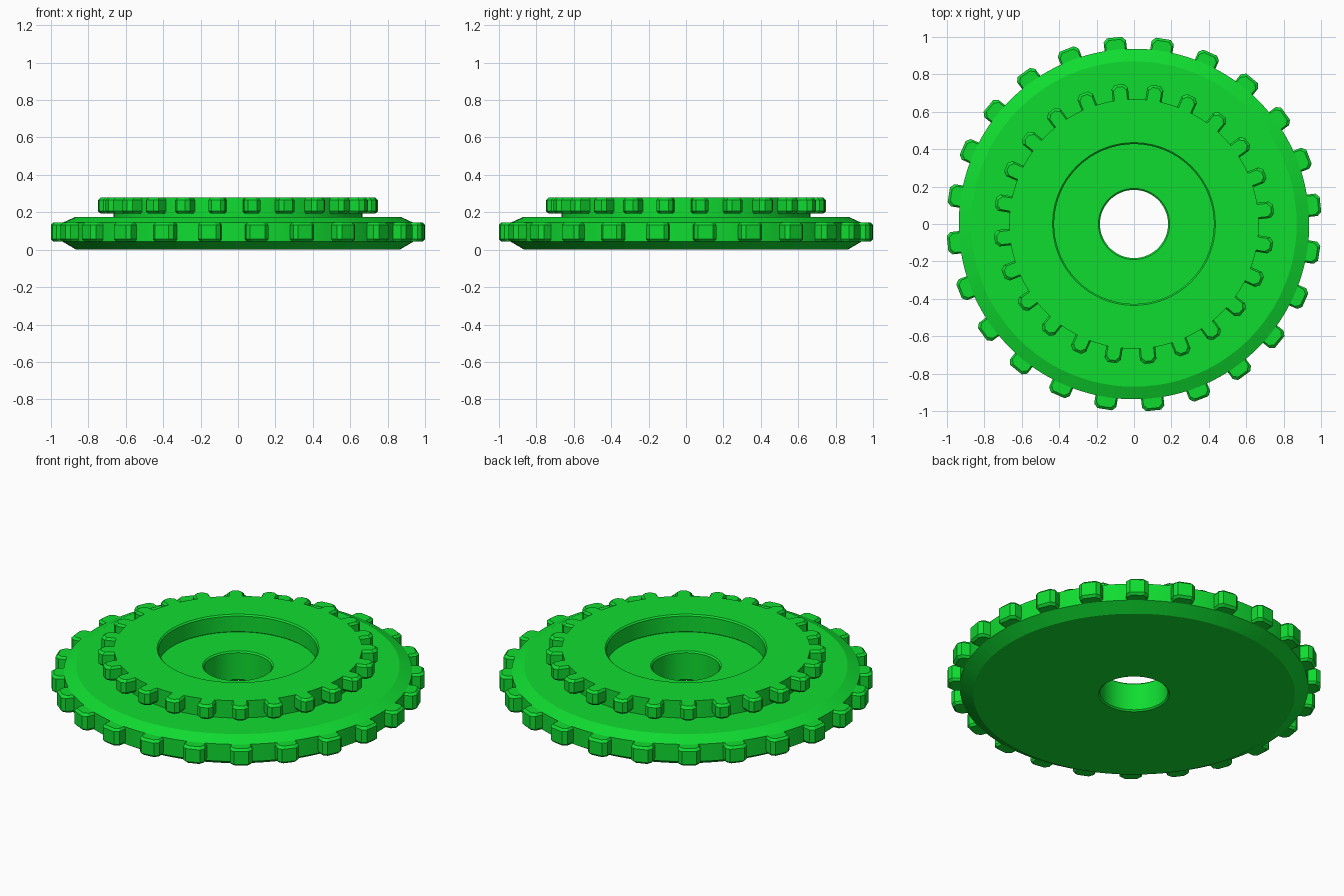
import bpy, bmesh
from math import sin, cos, radians, pi

if "Cube" in bpy.data.objects:
    bpy.data.objects.remove(bpy.data.objects["Cube"])

TEETH = 24
PHASE = radians(6)

green = bpy.data.materials.new("green")
green.diffuse_color = (0.005, 0.72, 0.03, 1)
green.use_nodes = True
green.node_tree.nodes["Principled BSDF"].inputs["Base Color"].default_value = green.diffuse_color


def tooth_ring(root, tip, half, c):
    """Closed outline as (radius, angle); tip corners are cut by c."""
    pitch = 2 * pi / TEETH
    pts = []
    for i in range(TEETH):
        mid = PHASE + i * pitch
        for r, off in ((root, -half), (tip - c, -half), (tip, c - half),
                       (tip, half - c), (tip - c, half), (root, half)):
            pts.append((r, mid + off / r))
        edge = half / root
        for k in (1, 2, 3):
            pts.append((root, mid + edge + (pitch - 2 * edge) * k / 4))
    return pts


def make_gear(name, hole, root, tip, half, below, teeth_z, above):
    """Loft circles (radius, z) and toothed outlines into a closed ring."""
    c = 0.013
    z0, z1 = teeth_z
    full = tooth_ring(root, tip, half, 0.02)
    inset = tooth_ring(root, tip - c, half - c * 0.7, 0.02)

    def circle(r, z):
        return [(r, a, z) for _, a in full]

    def outline(pts, z):
        return [(r, a, z) for r, a in pts]

    inset_root = [(root, a) for _, a in inset]
    rings = [circle(r, z) for r, z in below]
    rings += [outline(inset_root, z0), outline(inset, z0),
              outline(full, z0 + c), outline(full, z1 - c),
              outline(inset, z1), outline(inset_root, z1)]
    rings += [circle(r, z) for r, z in above]

    # Bevelled bore closes the section
    b = 0.008
    bot, top = below[0][1], above[-1][1]
    rings += [circle(hole + b, top), circle(hole, top - b),
              circle(hole, bot + b), circle(hole + b, bot)]

    bm = bmesh.new()
    loops = [[bm.verts.new((r * cos(a), r * sin(a), z)) for r, a, z in ring]
             for ring in rings]
    n = len(full)
    for j, low in enumerate(loops):
        high = loops[(j + 1) % len(loops)]
        for i in range(n):
            k = (i + 1) % n
            bm.faces.new((low[i], low[k], high[k], high[i]))
    bmesh.ops.remove_doubles(bm, verts=bm.verts, dist=0.0001)
    bmesh.ops.recalc_face_normals(bm, faces=bm.faces)
    mesh = bpy.data.meshes.new(name)
    bm.to_mesh(mesh)
    bm.free()
    mesh.materials.append(green)
    obj = bpy.data.objects.new(name, mesh)
    bpy.context.collection.objects.link(obj)
    bpy.context.view_layer.objects.active = obj
    obj.select_set(True)
    bpy.ops.object.shade_smooth_by_angle(angle=radians(20))
    obj.select_set(False)
    return obj


# Wide lower gear with chamfered rim
make_gear("large_gear", 0.182, 0.937, 1.003, 0.06,
          below=[(0.865, 0.0)], teeth_z=(0.043, 0.145),
          above=[(0.87, 0.175)])

# Smaller upper gear standing on a short collar
make_gear("small_gear", 0.427, 0.667, 0.75, 0.044,
          below=[(0.665, 0.17), (0.665, 0.193)], teeth_z=(0.193, 0.278),
          above=[(0.66, 0.278)])
